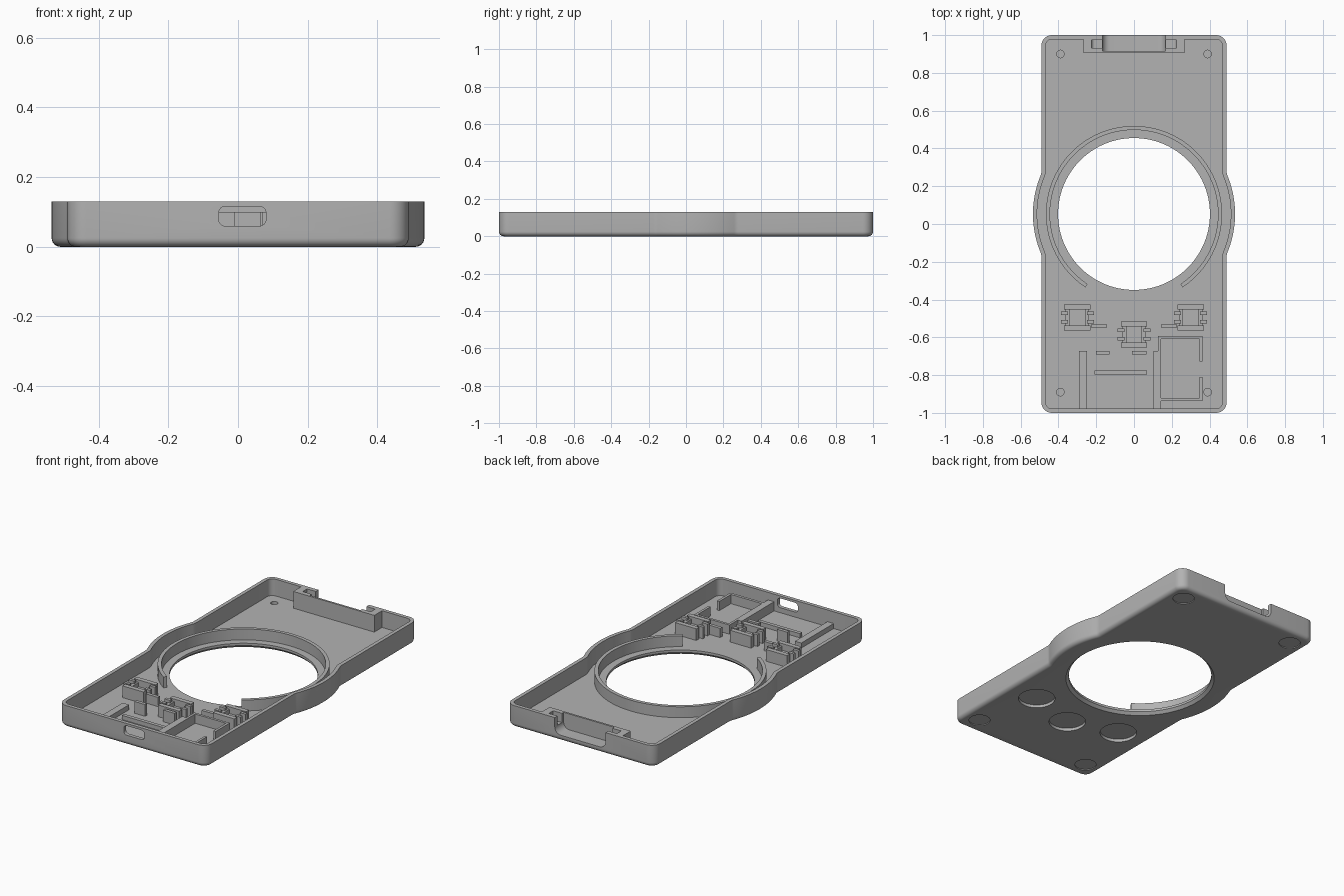
import bpy, bmesh, math
from math import cos, sin, pi, sqrt, radians

cube = bpy.data.objects.get("Cube")
if cube:
    bpy.data.objects.remove(cube, do_unlink=True)

grey = bpy.data.materials.new("matte_grey")
grey.use_nodes = True
COLOUR = (0.45, 0.45, 0.45, 1)
grey.diffuse_color = COLOUR
grey.node_tree.nodes["Principled BSDF"].inputs["Base Color"].default_value = COLOUR

TOP, FLOOR, WALL = 0.13, 0.03, 0.022
CY = 0.053          # centre of the round opening


def finish(name, bm, smooth=True):
    """Turn a bmesh into a shaded object."""
    bmesh.ops.recalc_face_normals(bm, faces=bm.faces)
    me = bpy.data.meshes.new(name)
    bm.to_mesh(me)
    bm.free()
    me.materials.append(grey)
    ob = bpy.data.objects.new(name, me)
    bpy.context.collection.objects.link(ob)
    if smooth:
        shade(ob)
    return ob


def shade(ob):
    bpy.ops.object.select_all(action='DESELECT')
    ob.select_set(True)
    bpy.context.view_layer.objects.active = ob
    bpy.ops.object.shade_smooth_by_angle(angle=radians(30))


def add_box(bm, x0, x1, y0, y1, z0, z1):
    v = bmesh.ops.create_cube(bm, size=1)["verts"]
    for p in v:
        p.co = ((x0 + x1) / 2 + p.co.x * (x1 - x0),
                (y0 + y1) / 2 + p.co.y * (y1 - y0),
                (z0 + z1) / 2 + p.co.z * (z1 - z0))


def boxes(name, parts):
    bm = bmesh.new()
    for part in parts:
        add_box(bm, *part)
    return finish(name, bm)


def stack(name, loops, closed=False):
    """Skin a list of equally long point loops, capping the ends."""
    bm = bmesh.new()
    rings = [[bm.verts.new(p) for p in loop] for loop in loops]
    n = len(rings[0])
    pairs = list(zip(rings, rings[1:])) + ([(rings[-1], rings[0])] if closed else [])
    for a, b in pairs:
        for i in range(n):
            j = (i + 1) % n
            bm.faces.new((a[i], a[j], b[j], b[i]))
    if not closed:
        bm.faces.new(rings[0])
        bm.faces.new(rings[-1])
    return finish(name, bm)


def circle(x, y, r, z, n=48):
    return [(x + r * cos(2 * pi * i / n), y + r * sin(2 * pi * i / n), z) for i in range(n)]


def disc(x, y, r, z0, z1):
    return stack("cutter", [circle(x, y, r, z0), circle(x, y, r, z1)])


def rounded_slot(x0, x1, z0, z1, r, y0, y1):
    """Rounded rectangle in the xz plane, swept along y."""
    pts = []
    for k, (cx, cz) in enumerate([(x1 - r, z1 - r), (x0 + r, z1 - r), (x0 + r, z0 + r), (x1 - r, z0 + r)]):
        for i in range(9):
            a = (k + i / 8) * pi / 2
            pts.append((cx + r * cos(a), cz + r * sin(a)))
    return stack("cutter", [[(x, y, z) for x, z in pts] for y in (y0, y1)])


def cut(ob, cutters):
    for c in cutters:
        m = ob.modifiers.new("cut", 'BOOLEAN')
        m.operation, m.solver, m.object = 'DIFFERENCE', 'EXACT', c
        bpy.ops.object.select_all(action='DESELECT')
        ob.select_set(True)
        bpy.context.view_layer.objects.active = ob
        bpy.ops.object.modifier_apply(modifier=m.name)
    shade(ob)


def arc(cx, cy, r, a0, a1, n):
    return [(cx + r * cos(a0 + (a1 - a0) * i / n), cy + r * sin(a0 + (a1 - a0) * i / n))
            for i in range(n + 1)]


def outline(d, z):
    """Case outline moved inward by d: rounded rectangle with a round bulge each side."""
    hx, hy, R, f, c = 0.49 - d, 1 - d, 0.535 - d, 0.06 + d, 0.055 - d
    dy = sqrt((R + f) ** 2 - (hx + f) ** 2)
    t = math.atan2(dy, hx + f)
    right = arc(hx - c, -hy + c, c, -pi / 2, 0, 8)
    right += arc(hx + f, CY - dy, f, pi, pi - t, 6)
    right += arc(0, CY, R, -t, t, 20)
    right += arc(hx + f, CY + dy, f, pi + t, pi, 6)
    right += arc(hx - c, hy - c, c, 0, pi / 2, 8)
    return [(x, y, z) for x, y in right] + [(-x, y, z) for x, y in reversed(right)]


# Tray: rounded bottom edge, upright wall, inner floor
F = 0.025
loops = [outline(F * (1 - sin(a)), F * (1 - cos(a))) for a in [i * pi / 12 for i in range(7)]]
loops += [outline(0, TOP), outline(WALL, TOP), outline(WALL, FLOOR)]
tray = stack("case_tray", loops)

# Large round opening, flared at the underside
opening = stack("cutter", [circle(0, CY, r, z, 128) for r, z in
                           [(0.428, -0.01), (0.418, 0), (0.402, 0.016), (0.402, 0.2)]])
cutters = [opening]
# Shallow foot recesses and small blind holes at the corners
for x in (-0.39, 0.39):
    for y in (-0.89, 0.9):
        cutters += [disc(x, y, 0.06, -0.02, 0.005), disc(x, y, 0.02, 0.013, 0.06)]
# Button recesses under the switch holders
HOLDERS = [(-0.3, -0.495), (0, -0.585), (0.3, -0.495)]
cutters += [disc(x, y, 0.103, -0.02, 0.018) for x, y in HOLDERS]
# Cable port in the front wall
cutters.append(rounded_slot(-0.055, 0.08, 0.06, 0.116, 0.018, -1.1, -0.95))
# Strap bar pocket and pin seats at the back
strap = [rounded_slot(-0.168, 0.168, 0.035, 0.25, 0.04, 0.917, 1.1),
         rounded_slot(-0.225, 0.225, 0.075, 0.25, 0.018, 0.933, 0.974)]
cut(tray, cutters + strap)

# Strap block behind the back wall
block = boxes("strap_block", [(-0.268, 0.268, 0.905, 1 - WALL, FLOOR - 0.005, TOP)])
cut(block, strap)
for c in cutters + strap:
    bpy.data.objects.remove(c, do_unlink=True)

# Open ring wall around the opening
R0, R1, RING_TOP = 0.445, 0.466, 0.095
a0, a1, n = radians(-56.5), radians(236.5), 100
sections = []
for i in range(n + 1):
    a = a0 + (a1 - a0) * i / n
    sections.append([(r * cos(a), CY + r * sin(a), z) for r, z in
                     [(R0, FLOOR - 0.005), (R1, FLOOR - 0.005), (R1, RING_TOP), (R0, RING_TOP)]])
stack("ring_wall", sections)

# Switch holders: two bars, side posts with tabs, low seat between
LOW = FLOOR - 0.005
for side, (x, y) in zip(("right", "middle", "left"), HOLDERS):
    parts = [(x - 0.05, x + 0.05, y - 0.045, y + 0.045, LOW, 0.06)]
    for s in (-1, 1):
        ya, yb = sorted((y + s * 0.042, y + s * 0.07))
        parts.append((x - 0.07, x + 0.07, ya, yb, LOW, 0.1))
        xa, xb = sorted((x + s * 0.04, x + s * 0.062))
        parts.append((xa, xb, y - 0.045, y + 0.045, LOW, 0.085))
        for t in (-1, 1):
            xa, xb = sorted((x + s * 0.05, x + s * 0.087))
            ya, yb = sorted((y + t * 0.014, y + t * 0.032))
            parts.append((xa, xb, ya, yb, LOW, 0.1))
    boxes(side + "_switch_holder", parts)

# Ribs that locate the circuit board
for s, side in ((-1, "right"), (1, "left")):
    xa, xb = sorted((s * 0.145, s * 0.225))
    boxes(side + "_holder_rib", [(xa, xb, -0.55, -0.53, LOW, 0.085)])
boxes("board_stops", [(-0.2, -0.13, -0.692, -0.672, LOW, 0.1),
                      (-0.01, 0.065, -0.692, -0.672, LOW, 0.1)])
boxes("board_support", [(-0.21, 0.07, -0.797, -0.775, LOW, 0.055)])
boxes("board_rails", [(-0.292, -0.25, -0.978, -0.672, LOW, 0.06),
                      (0.102, 0.143, -0.978, -0.672, LOW, 0.085)])

# Battery bay walls with a gap on one side
boxes("battery_bay", [(0.128, 0.362, -0.609, -0.594, LOW, 0.085),
                      (0.128, 0.143, -0.672, -0.609, LOW, 0.085),
                      (0.347, 0.362, -0.728, -0.609, LOW, 0.085),
                      (0.347, 0.362, -0.92, -0.81, LOW, 0.085),
                      (0.143, 0.362, -0.937, -0.92, LOW, 0.085)])
